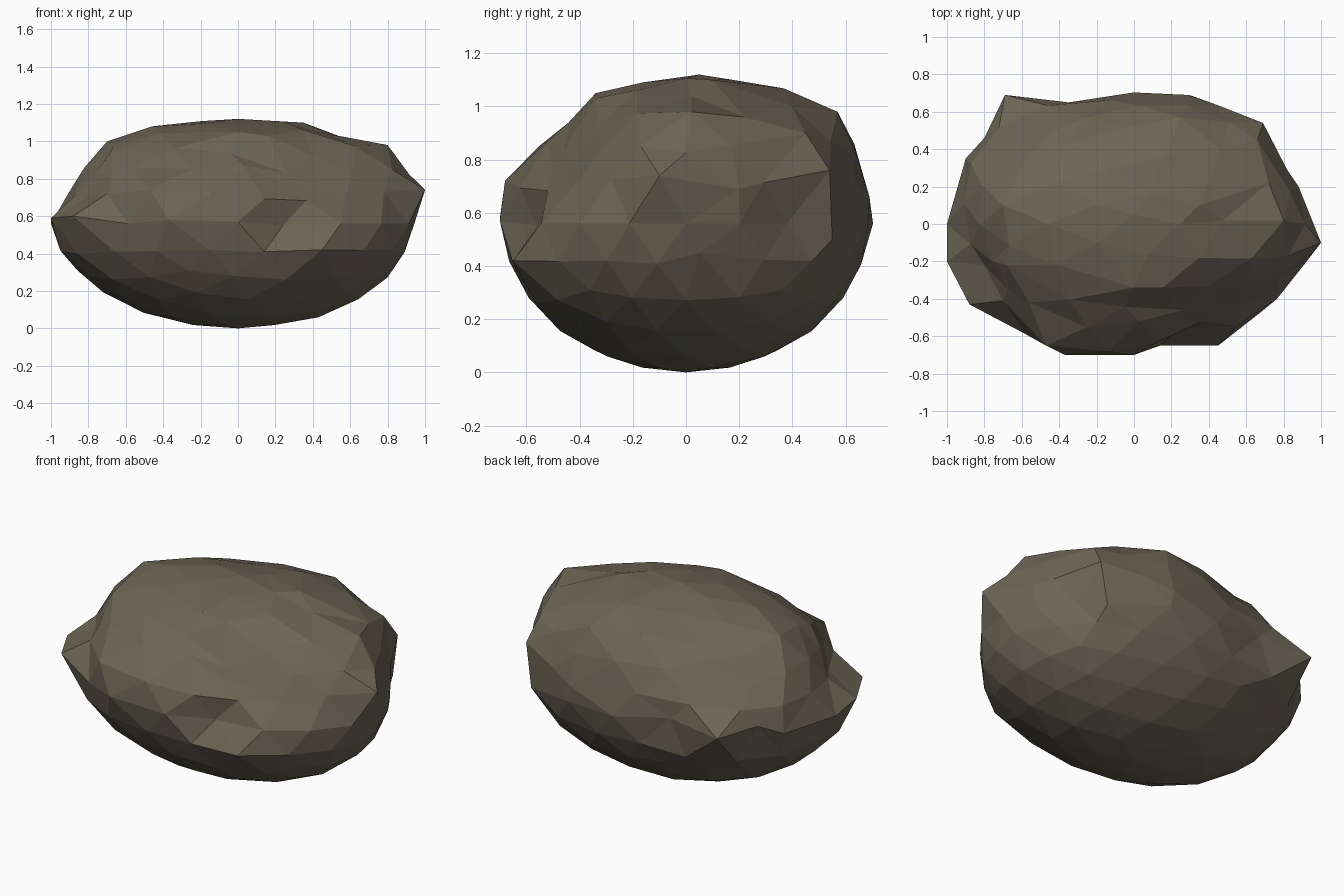
import bpy, bmesh, math, random
from mathutils import Vector

random.seed(4)
old = bpy.data.objects.get("Cube")
if old:
    bpy.data.objects.remove(old, do_unlink=True)

MID = 0.56                              # height of the widest section
HALF = Vector((0.96, 0.69, MID))        # rough half sizes of the boulder

# Crests, ledges and hollows that shape the stone
features = [
    # front right lump and the cleft above it
    (-1, -.2, .59), (-.88, -.43, .6), (-.66, -.5, .41), (-.7, -.41, .72),
    (-.8, -.22, .7), (-.68, -.22, .94), (-.56, -.42, .86),
    # front bulge
    (-.37, -.7, .58), (0, -.7, .57), (-.47, -.65, .74),
    # front crest, the hollow under it and the ledge below
    (.03, -.52, .87), (.26, -.46, .83), (.44, -.44, .75), (.78, -.28, .73),
    (.24, -.56, .55), (.14, -.65, .41), (.45, -.65, .42), (.83, -.3, .42),
    # left shoulder
    (1, -.1, .74), (.8, .02, .98), (.48, .02, 1.04), (.72, .22, .96),
    (.88, .2, .69), (.9, .05, .45),
    # back left corner with its split ledge
    (.69, .54, .76), (.66, .45, .9), (.72, .38, .56), (.65, .55, .5),
    # back spur and back rim
    (-.69, .69, .6), (-.8, .46, .62), (-.9, .35, .56), (-.35, .65, .62),
    (.29, .69, .66), (.25, .57, .98), (-.42, .5, .92),
    # broad crown
    (-.7, .1, 1), (-.46, 0, 1.08), (0, .05, 1.12), (.35, .1, 1.1),
    (0, -.34, 1.05),
]


def add_material(name, color):
    mat = bpy.data.materials.new(name)
    mat.use_nodes = True
    mat.diffuse_color = color
    bsdf = mat.node_tree.nodes["Principled BSDF"]
    bsdf.inputs["Base Color"].default_value = color
    bsdf.inputs["Roughness"].default_value = 0.9
    return mat


def to_unit(point):
    """Point expressed in the unit sphere of the rough ellipsoid."""
    return Vector((point[0] / HALF.x, point[1] / HALF.y, (point[2] - MID) / HALF.z))


def from_unit(p):
    return Vector((p.x * HALF.x, p.y * HALF.y, p.z * HALF.z + MID))


targets = [to_unit(f) for f in features]

bm = bmesh.new()
bmesh.ops.create_icosphere(bm, subdivisions=3, radius=1)
bm.verts.ensure_lookup_table()
directions = [v.co.normalized() for v in bm.verts]

# Blend the features into a bulging skin, leaving the belly smooth
for v, d in zip(bm.verts, directions):
    total, weight = 0.12, 0.12
    for t in targets:
        w = math.exp(-((d - t.normalized()).length / 0.22) ** 2)
        total += w * t.length
        weight += w
    rough = 0.03 * max(0, min(1, d.z + 0.8))
    v.co = d * (total / weight - random.uniform(0, rough))

# Move the closest free corner onto each crest, best matches first
pairs = sorted(
    ((d - t.normalized()).length, i, j)
    for i, d in enumerate(directions) for j, t in enumerate(targets)
)
moved, placed = set(), set()
for gap, i, j in pairs:
    if gap < 0.24 and i not in moved and j not in placed:
        bm.verts[i].co = targets[j]
        moved.add(i)
        placed.add(j)

for v in bm.verts:
    v.co = from_unit(v.co)

bmesh.ops.recalc_face_normals(bm, faces=bm.faces[:])
mesh = bpy.data.meshes.new("boulder")
bm.to_mesh(mesh)
bm.free()
mesh.materials.append(add_material("brown_grey_stone", (0.150, 0.130, 0.092, 1)))
boulder = bpy.data.objects.new("boulder", mesh)
bpy.context.collection.objects.link(boulder)
